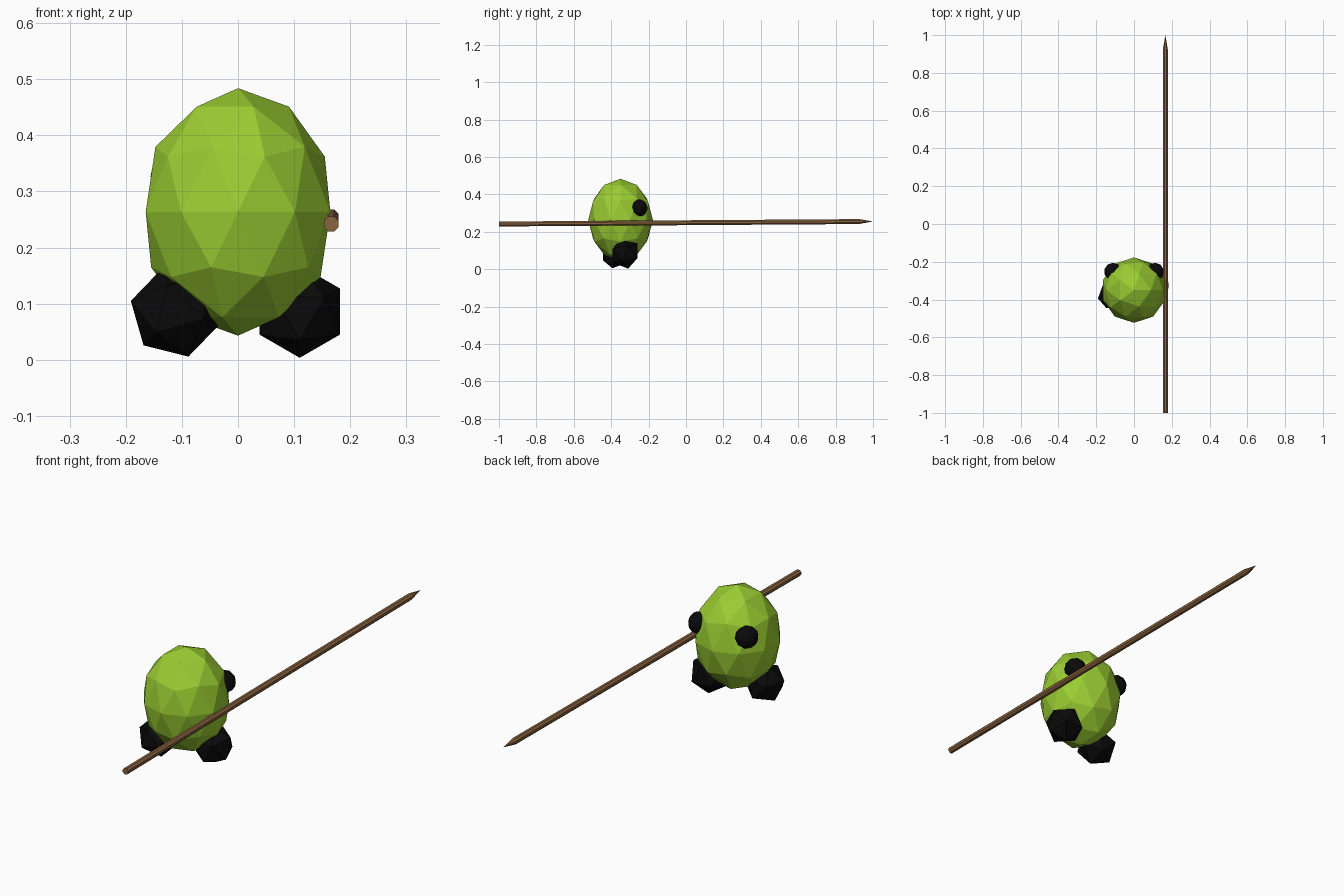
import bpy, bmesh, math
from mathutils import Vector

if "Cube" in bpy.data.objects:
    bpy.data.objects.remove(bpy.data.objects["Cube"])


def material(name, rgb):
    m = bpy.data.materials.new(name)
    m.diffuse_color = (*rgb, 1)
    m.use_nodes = True
    m.node_tree.nodes["Principled BSDF"].inputs["Base Color"].default_value = m.diffuse_color
    return m


GREEN = material("lime green", (0.323, 0.610, 0.032))
BLACK = material("black", (0.003, 0.003, 0.003))
BROWN = material("wood brown", (0.25, 0.125, 0.05))


def ico(name, loc, scale, mat):
    bpy.ops.mesh.primitive_ico_sphere_add(subdivisions=2, radius=1, location=loc)
    ob = bpy.context.object
    ob.name = name
    ob.scale = scale
    ob.data.materials.append(mat)
    return ob


def from_bmesh(name, bm, loc, mat):
    bmesh.ops.recalc_face_normals(bm, faces=bm.faces)
    me = bpy.data.meshes.new(name)
    bm.to_mesh(me)
    bm.free()
    me.materials.append(mat)
    ob = bpy.data.objects.new(name, me)
    ob.location = loc
    bpy.context.collection.objects.link(ob)
    return ob


# 20-sided foot, one triangle facing the front, spun by an angle
def foot(name, loc, radius, spin):
    bm = bmesh.new()
    for r, depth, offset in ((0.607, -0.795, 0), (0.982, -0.188, 60),
                             (0.982, 0.188, 0), (0.607, 0.795, 60)):
        for k in range(3):
            a = math.radians(spin + offset + 120 * k)
            bm.verts.new(radius * Vector((r * math.cos(a), depth, r * math.sin(a))))
    bmesh.ops.convex_hull(bm, input=bm.verts)
    from_bmesh(name, bm, loc, BLACK)


# egg-shaped body
ico("body", (0, -0.35, 0.2635), (0.173, 0.173, 0.2205), GREEN)

# eyes, looking along +y
for side, label in ((-1, "left"), (1, "right")):
    ico(label + "_eye", (side * 0.111, -0.252, 0.327), (0.047,) * 3, BLACK)

# feet, slightly staggered as in a step
foot("left_foot", (-0.111, -0.378, 0.085), 0.084, 226)
foot("right_foot", (0.110, -0.325, 0.086), 0.084, 270)

# wooden spear with a short pointed tip, rising slightly towards +y
bm = bmesh.new()
rings = []
for y, z in ((-1, 0.242), (0.925, 0.255)):
    rings.append([bm.verts.new((0.0142 * math.cos(math.tau * (k + 0.5) / 8), y,
                                z + 0.0142 * math.sin(math.tau * (k + 0.5) / 8)))
                  for k in range(8)])
tip = bm.verts.new((0, 1, 0.256))
bm.faces.new(rings[0])
for k in range(8):
    n = (k + 1) % 8
    bm.faces.new((rings[0][k], rings[0][n], rings[1][n], rings[1][k]))
    bm.faces.new((rings[1][k], rings[1][n], tip))
from_bmesh("spear", bm, (0.166, 0, 0), BROWN)
